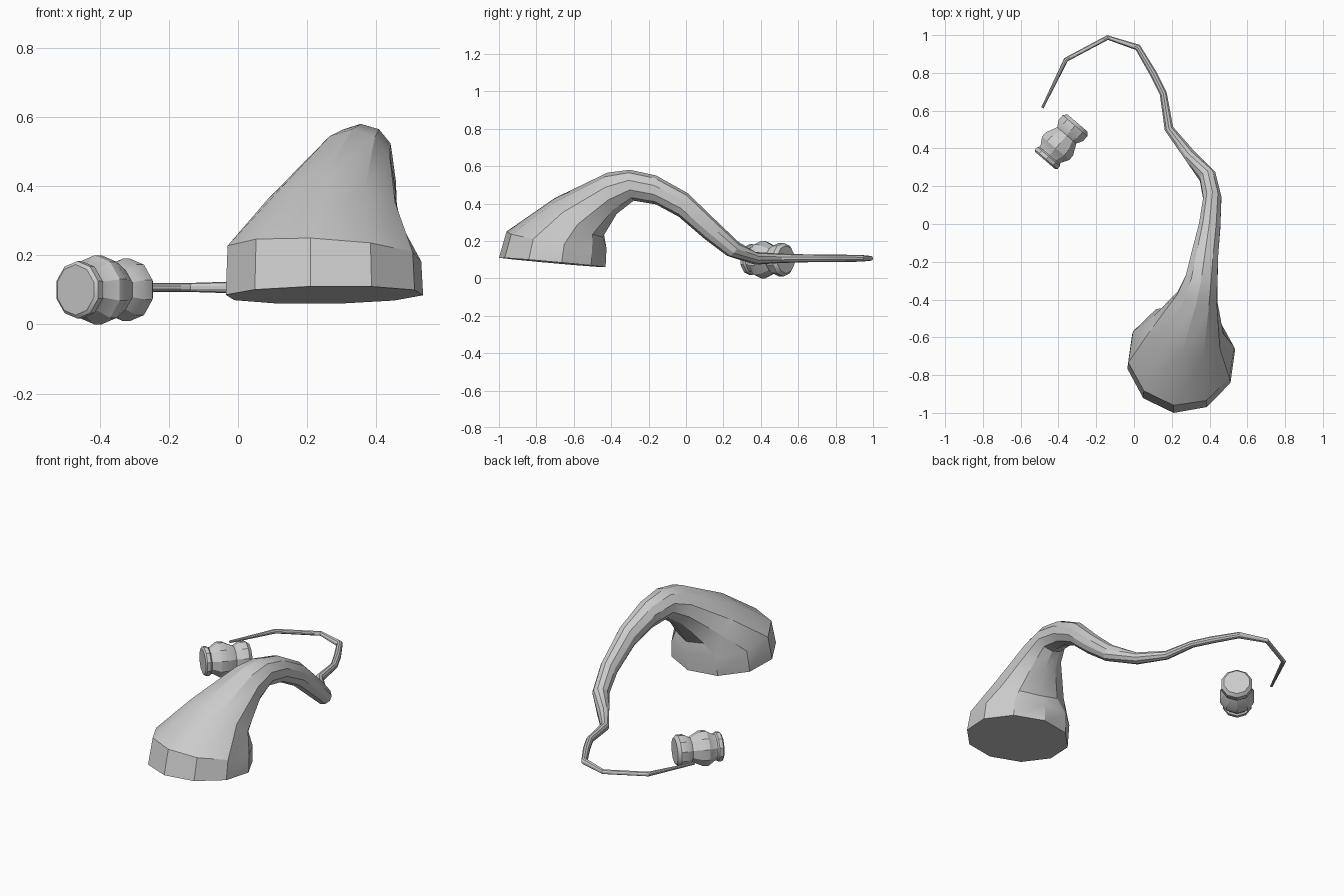
import bpy, bmesh, math
from mathutils import Vector

if "Cube" in bpy.data.objects:
    bpy.data.objects.remove(bpy.data.objects["Cube"])

SIDES = 10


def skin(name, rings):
    """Join rings of points into a capped tube."""
    bm = bmesh.new()
    loops = [[bm.verts.new(p) for p in r] for r in rings]
    for a, b in zip(loops, loops[1:]):
        for i in range(SIDES):
            j = (i + 1) % SIDES
            bm.faces.new((a[i], a[j], b[j], b[i]))
    bm.faces.new(loops[0])
    bm.faces.new(loops[-1])
    bmesh.ops.recalc_face_normals(bm, faces=bm.faces)
    me = bpy.data.meshes.new(name)
    bm.to_mesh(me)
    bm.free()
    ob = bpy.data.objects.new(name, me)
    bpy.context.collection.objects.link(ob)
    bpy.ops.object.select_all(action='DESELECT')
    ob.select_set(True)
    bpy.context.view_layer.objects.active = ob
    bpy.ops.object.shade_smooth_by_angle(angle=math.radians(30))
    return ob


def ring(centre, up, side):
    angles = [2 * math.pi * i / SIDES for i in range(SIDES)]
    return [centre + up * math.cos(a) + side * math.sin(a) for a in angles]


# Trunk: outer point, inner point, half width of each cross-section
sections = [
    ((0.21, -1.00, 0.11), (0.29, -0.43, 0.06), 0.29),
    ((0.21, -0.96, 0.25), (0.29, -0.425, 0.16), 0.285),
    ((0.25, -0.70, 0.43), (0.31, -0.445, 0.22), 0.20),
    ((0.33, -0.42, 0.565), (0.34, -0.37, 0.345), 0.115),
    ((0.355, -0.30, 0.58), (0.36, -0.28, 0.415), 0.09),
    ((0.375, -0.16, 0.55), (0.375, -0.16, 0.395), 0.075),
    ((0.40, 0.01, 0.455), (0.40, -0.04, 0.33), 0.06),
    ((0.415, 0.17, 0.30), (0.415, 0.10, 0.21), 0.05),
    ((0.39, 0.28, 0.195), (0.39, 0.22, 0.12), 0.047),
]
# Thin tail: centre x, y, radius at a near constant height
for x, y, r in [(0.29, 0.37, 0.034), (0.185, 0.505, 0.025), (0.155, 0.69, 0.02),
                (0.10, 0.80, 0.02), (0.02, 0.935, 0.018), (-0.14, 0.987, 0.013),
                (-0.36, 0.87, 0.013), (-0.485, 0.615, 0.007)]:
    sections.append(((x, y, 0.107 + r), (x, y, 0.107 - r), r))

sections = [(Vector(a), Vector(b), w) for a, b, w in sections]
mids = [(a + b) / 2 for a, b, w in sections]
rings = []
for i, (a, b, w) in enumerate(sections):
    tangent = mids[min(i + 1, len(mids) - 1)] - mids[max(i - 1, 0)]
    up = (a - b) / 2
    rings.append(ring(mids[i], up, tangent.cross(up).normalized() * w))
skin("curved_trunk", rings)

# Turned cup lying on its side: distance along axis, radius
profile = [(0, 0.073), (0.008, 0.083), (0.028, 0.083), (0.036, 0.074), (0.048, 0.076),
           (0.085, 0.1), (0.115, 0.1), (0.175, 0.07), (0.21, 0.09),
           (0.243, 0.09), (0.262, 0.074)]
axis = Vector((0.65, 0.76, 0)).normalized()
side = axis.cross(Vector((0, 0, 1)))
start = Vector((-0.47, 0.336, 0.1))
skin("lying_cup", [ring(start + axis * t, Vector((0, 0, r)), side * r)
                   for t, r in profile])
